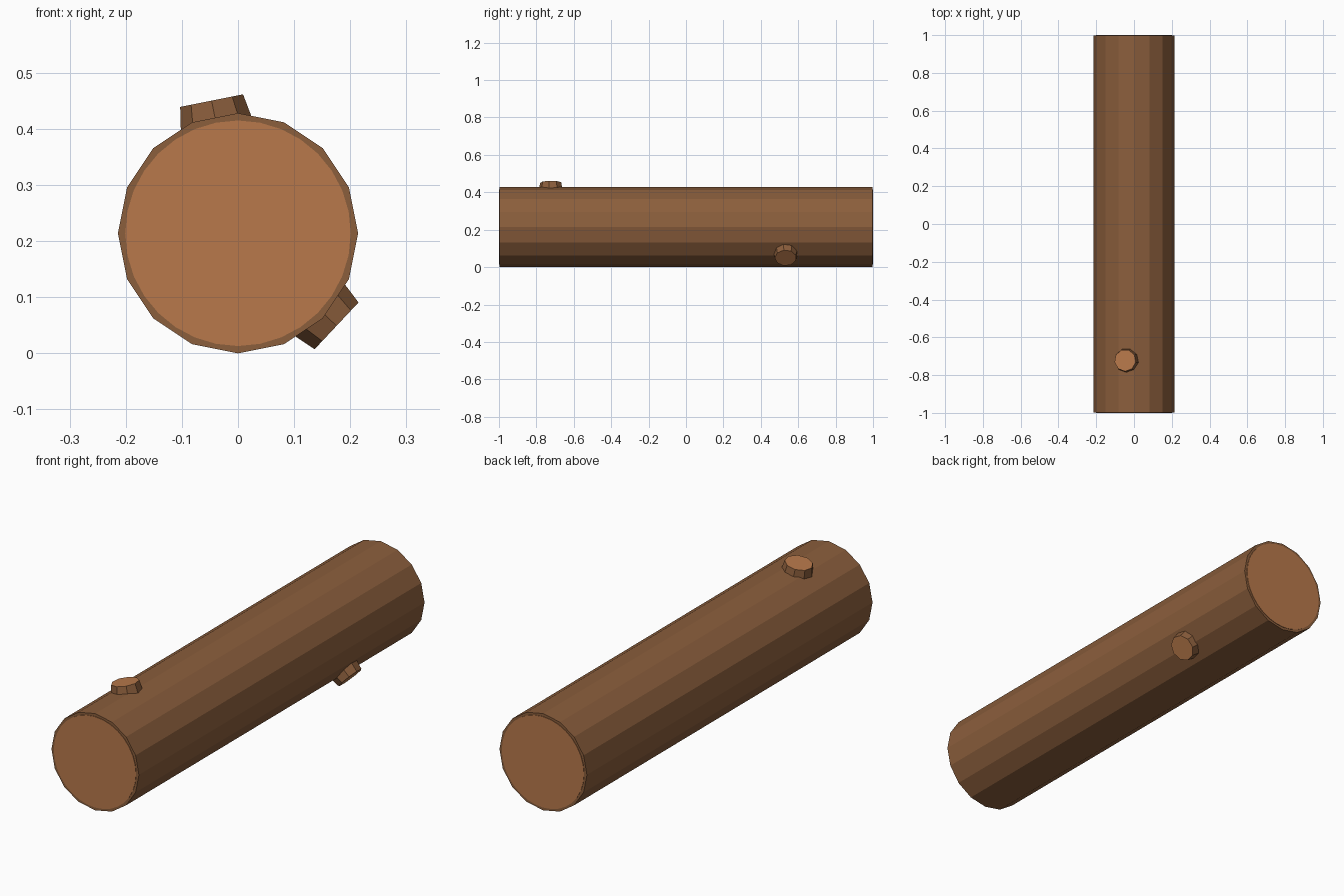
import bpy, bmesh, math
from mathutils import Matrix

if "Cube" in bpy.data.objects:
    bpy.data.objects.remove(bpy.data.objects["Cube"], do_unlink=True)


def make_material(name, rgb):
    mat = bpy.data.materials.new(name)
    mat.use_nodes = True
    mat.diffuse_color = (*rgb, 1)
    mat.node_tree.nodes["Principled BSDF"].inputs["Base Color"].default_value = (*rgb, 1)
    return mat


bark = make_material("bark brown", (0.258, 0.112, 0.045))
wood = make_material("cut wood", (0.479, 0.191, 0.070))

RADIUS = 0.214
LENGTH = 2.0
PLATE = 0.002


def frustum(name, sides, bottom, top, depth, matrix, is_wood):
    """Flat-shaded capped cone along local z; is_wood picks the cut faces."""
    bm = bmesh.new()
    bmesh.ops.create_cone(bm, cap_ends=True, segments=sides,
                          radius1=bottom, radius2=top, depth=depth)
    bm.normal_update()
    for face in bm.faces:
        face.material_index = int(is_wood(face))
    bm.transform(matrix)
    mesh = bpy.data.meshes.new(name)
    bm.to_mesh(mesh)
    bm.free()
    mesh.materials.append(bark)
    mesh.materials.append(wood)
    obj = bpy.data.objects.new(name, mesh)
    bpy.context.collection.objects.link(obj)
    return obj


centre = Matrix.Translation((0, 0, RADIUS))
along_y = Matrix.Rotation(math.pi / 2, 4, "X")

# Trunk, with bark showing as a rim around each cut end
frustum("log_trunk", 16, RADIUS, RADIUS, LENGTH - 2 * PLATE,
        centre @ along_y, lambda f: False)

# Cut wood discs on both ends
for name, side in (("front_cut_end", -1), ("back_cut_end", 1)):
    offset = Matrix.Translation((0, side * (LENGTH - PLATE) / 2, 0))
    frustum(name, 32, 0.201, 0.201, PLATE, centre @ offset @ along_y, lambda f: True)

# Sawn branch stubs, pointing outward from the trunk axis
for name, y, tilt in (("top_branch_stub", -0.722, -11.25),
                      ("side_branch_stub", 0.533, 133.2)):
    placing = (Matrix.Translation((0, y, 0))
               @ Matrix.Rotation(math.radians(tilt), 4, "Y")
               @ Matrix.Translation((0, 0, 0.215))
               @ Matrix.Rotation(math.pi, 4, "Z"))
    frustum(name, 9, 0.067, 0.058, 0.052, centre @ placing,
            lambda f: f.normal.z > 0.9)
